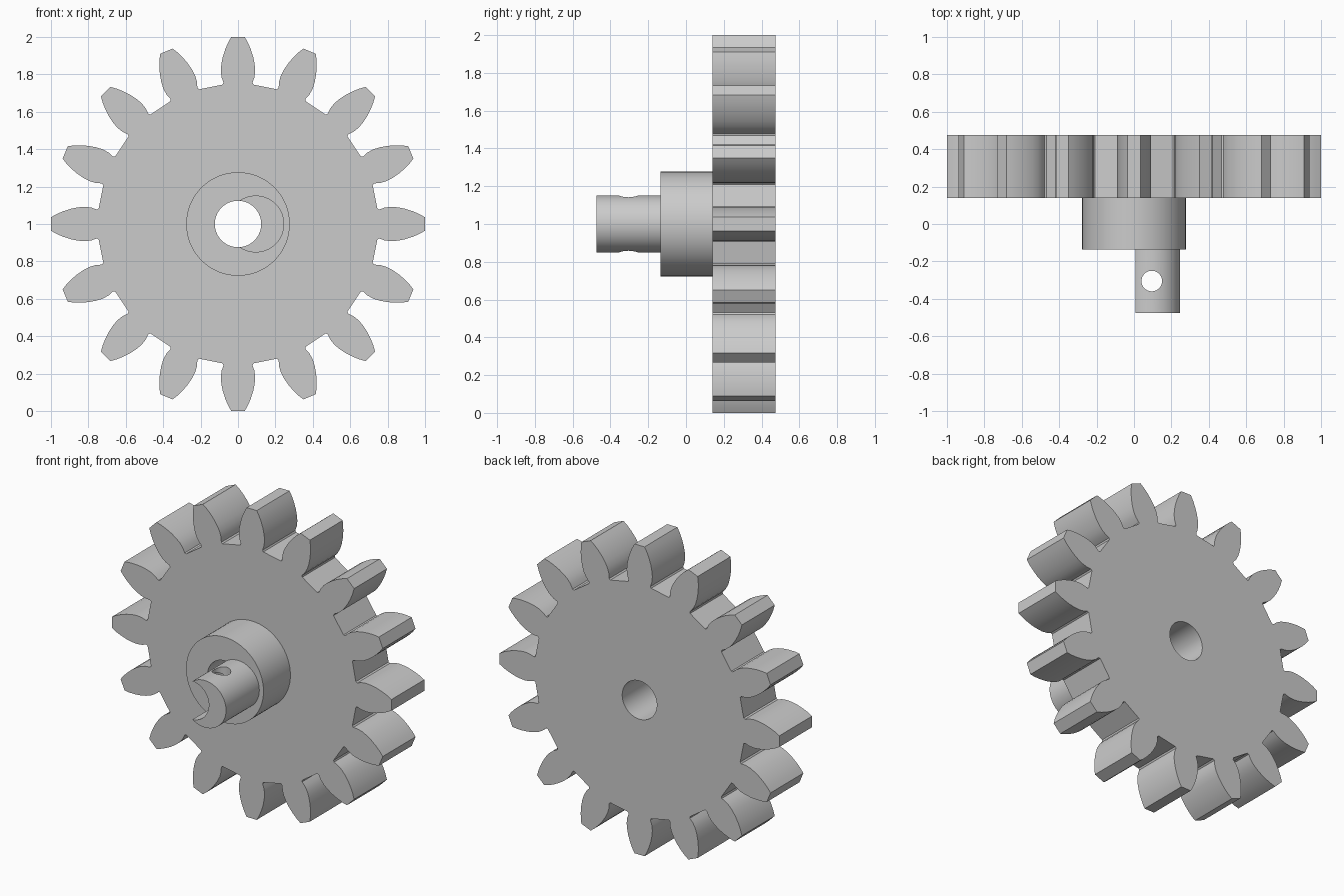
import bpy, bmesh
from math import sin, cos, pi
from mathutils import Vector

if "Cube" in bpy.data.objects:
    bpy.data.objects.remove(bpy.data.objects["Cube"])

TEETH = 16
CZ = 1.0  # height of the gear axis


def prism(name, pts, y0, y1):
    """Extrude an x/z outline (relative to the axis) from y0 to y1."""
    bm = bmesh.new()
    face = bm.faces.new([bm.verts.new((x, y0, z + CZ)) for x, z in pts])
    ext = bmesh.ops.extrude_face_region(bm, geom=[face])
    new = [v for v in ext["geom"] if isinstance(v, bmesh.types.BMVert)]
    bmesh.ops.translate(bm, verts=new, vec=(0, y1 - y0, 0))
    bmesh.ops.recalc_face_normals(bm, faces=bm.faces)
    me = bpy.data.meshes.new(name)
    bm.to_mesh(me)
    bm.free()
    ob = bpy.data.objects.new(name, me)
    bpy.context.collection.objects.link(ob)
    return ob


def circle(r, cx=0.0, n=64):
    return [(cx + r * cos(2 * pi * i / n), r * sin(2 * pi * i / n)) for i in range(n)]


# Gear outline: one curved tooth flank, mirrored and repeated around the axis
flank = [(0.083, 0.745), (0.0775, 0.755), (0.088, 0.785), (0.092, 0.82), (0.089, 0.855),
         (0.081, 0.895), (0.068, 0.935), (0.053, 0.97), (0.036, 1.0)]
tooth = flank + [(-x, z) for x, z in reversed(flank)]
outline = []
for k in range(TEETH):
    a = 2 * pi * k / TEETH
    outline += [(x * cos(a) - z * sin(a), x * sin(a) + z * cos(a)) for x, z in tooth]
gear = prism("gear", outline, 0.14, 0.475)

# Hub and offset pin, overlapping so they fuse into the gear
hub = prism("hub", circle(0.277), -0.135, 0.3)
pin = prism("offset_pin", circle(0.152, 0.095), -0.475, 0.05)

# Cutters: shaft bore and vertical cross hole in the pin
bore = prism("bore_cutter", circle(0.124), -0.7, 0.7)
bpy.ops.mesh.primitive_cylinder_add(vertices=48, radius=0.055, depth=0.8,
                                    location=(0.095, -0.305, CZ))
cross = bpy.context.object
cross.name = "cross_hole_cutter"

for part, op in ((hub, 'UNION'), (pin, 'UNION'), (bore, 'DIFFERENCE'), (cross, 'DIFFERENCE')):
    part.hide_render = True
    mod = gear.modifiers.new(part.name, 'BOOLEAN')
    mod.operation = op
    mod.solver = 'EXACT'
    mod.object = part

# Bake the booleans, drop the helpers, smooth the curved walls
bpy.ops.object.select_all(action='DESELECT')
gear.select_set(True)
bpy.context.view_layer.objects.active = gear
for mod in list(gear.modifiers):
    bpy.ops.object.modifier_apply(modifier=mod.name)
for part in (hub, pin, bore, cross):
    bpy.data.objects.remove(part, do_unlink=True)
bpy.ops.object.shade_smooth_by_angle(angle=pi / 7)
